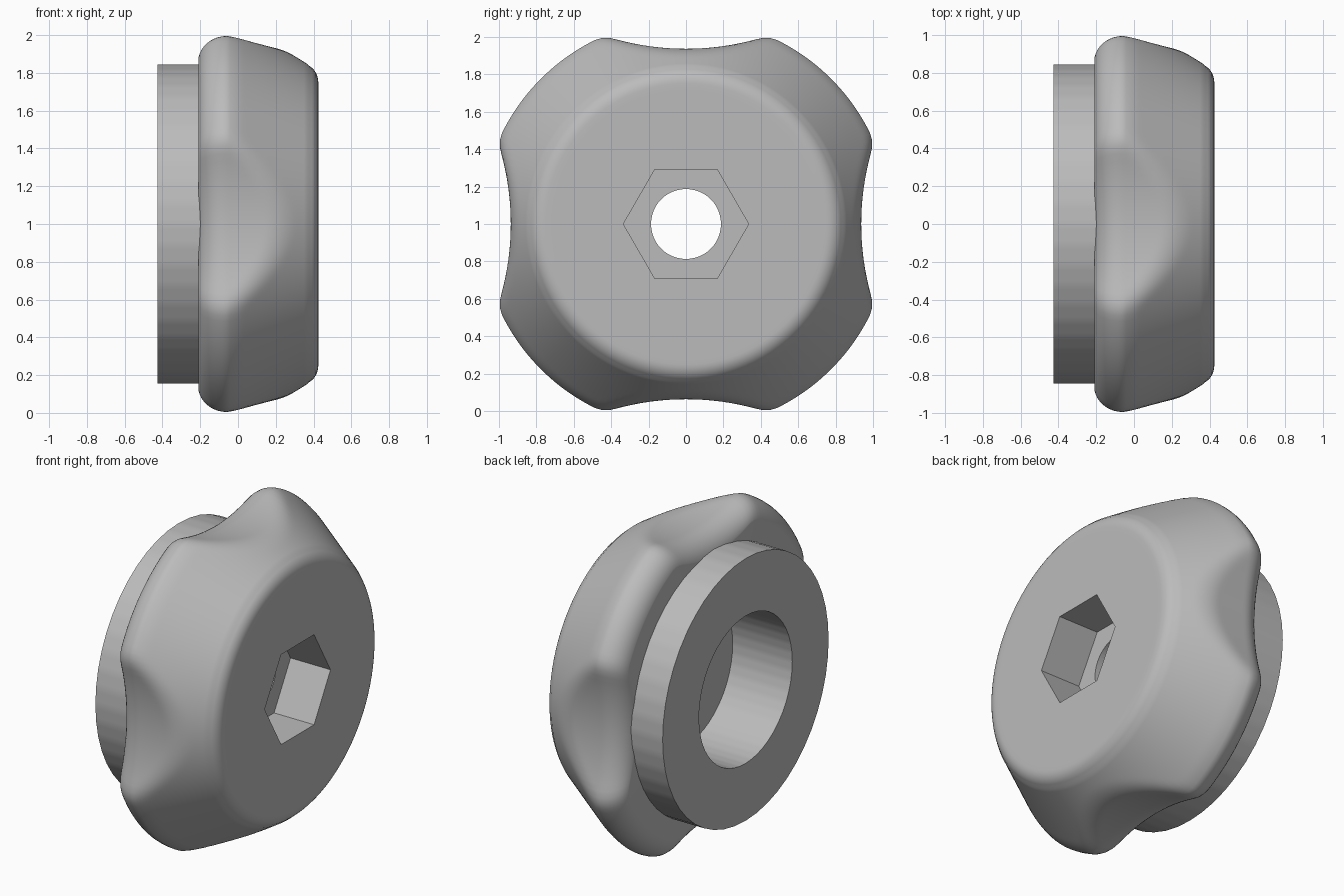
import bpy, bmesh
from math import pi, sin, cos, sqrt

old = bpy.data.objects.get("Cube")
if old:
    bpy.data.objects.remove(old, do_unlink=True)

COLUMNS = 192
mat = bpy.data.materials.new("mid grey")
mat.use_nodes = True
grey = (0.5, 0.5, 0.5, 1)
mat.diffuse_color = grey
mat.node_tree.nodes["Principled BSDF"].inputs["Base Color"].default_value = grey


def polygon(sides, radius):
    """Radius of a regular polygon as a function of the angle."""
    step = 2 * pi / sides
    return lambda a: radius * cos(step / 2) / cos(a % step - step / 2)


def soft_min(a, b, k=0.05):
    h = max(k - abs(a - b), 0) / k
    return min(a, b) - h * h * k / 4


def outline(a):
    """Round rim with four shallow finger scallops."""
    dist, rad = 2.33, 1.40
    off = (a + pi / 4) % (pi / 2) - pi / 4
    inside = rad ** 2 - (dist * sin(off)) ** 2
    if inside <= 0:
        return 1.10
    return soft_min(1.10, dist * cos(off) - sqrt(inside))


PEAK_X, FILLET = -0.06, 0.152
PEAK = max(outline(2 * pi * i / COLUMNS) * cos(2 * pi * i / COLUMNS)
           for i in range(COLUMNS))


def rim(x):
    """Grip cross-section: sloped front, scalloped side, rounded back."""
    cone = 0.92 + 0.62 * (0.25 - max(x, PEAK_X))
    drop = 0
    if x < PEAK_X:
        drop = FILLET - sqrt(max(FILLET ** 2 - (x - PEAK_X) ** 2, 0))
    return lambda a: soft_min(cone, outline(a) / PEAK) - drop


def ring_surface(name, rings, closed):
    """Skin a list of (x, radius function) rings around the x axis."""
    bm = bmesh.new()
    loops = []
    for x, radius in rings:
        loop = []
        for i in range(COLUMNS):
            a = 2 * pi * i / COLUMNS
            r = radius(a)
            loop.append(bm.verts.new((x, r * cos(a), 1 + r * sin(a))))
        loops.append(loop)
    pairs = list(zip(loops, loops[1:]))
    if closed:
        pairs.append((loops[-1], loops[0]))
    for p, q in pairs:
        for i in range(COLUMNS):
            j = (i + 1) % COLUMNS
            bm.faces.new((p[i], p[j], q[j], q[i]))
    bmesh.ops.recalc_face_normals(bm, faces=bm.faces)
    mesh = bpy.data.meshes.new(name)
    bm.to_mesh(mesh)
    bm.free()
    mesh.materials.append(mat)
    obj = bpy.data.objects.new(name, mesh)
    bpy.context.collection.objects.link(obj)
    bpy.ops.object.select_all(action='DESELECT')
    obj.select_set(True)
    bpy.context.view_layer.objects.active = obj
    bpy.ops.object.shade_smooth_by_angle(angle=pi / 6)
    return obj


BACK, JOINT, FRONT = -0.425, -0.21, 0.425
bore, hole, socket = polygon(48, 0.475), polygon(48, 0.187), polygon(6, 0.335)

# Grip: bore floor, through hole, hexagonal socket, face, then the outer rim
rings = [(JOINT, bore), (0.0, bore), (0.0, hole), (0.14, hole),
         (0.14, socket), (FRONT, socket), (FRONT, polygon(96, 0.72))]
bevel = 0.10
for i in range(7):
    t = i / 6 * 1.02
    rings.append((FRONT - bevel * (1 - cos(t)),
                  polygon(96, 0.752 + bevel * sin(t))))
start = FRONT - bevel * (1 - cos(1.02)) - 0.01
rows = 24
for i in range(rows + 1):
    rings.append((start + (PEAK_X - start) * i / rows, rim(start + (PEAK_X - start) * i / rows)))
for i in range(1, 11):
    x = PEAK_X - (PEAK_X - JOINT) * sin(i / 10 * pi / 2)
    rings.append((x, rim(x)))
ring_surface("scalloped_grip", rings, True)

# Rear collar, sunk into the grip so the scallops meet it cleanly
collar = polygon(48, 0.845)
ring_surface("rear_collar", [(JOINT, bore), (BACK, bore), (BACK, collar), (-0.12, collar)], False)
